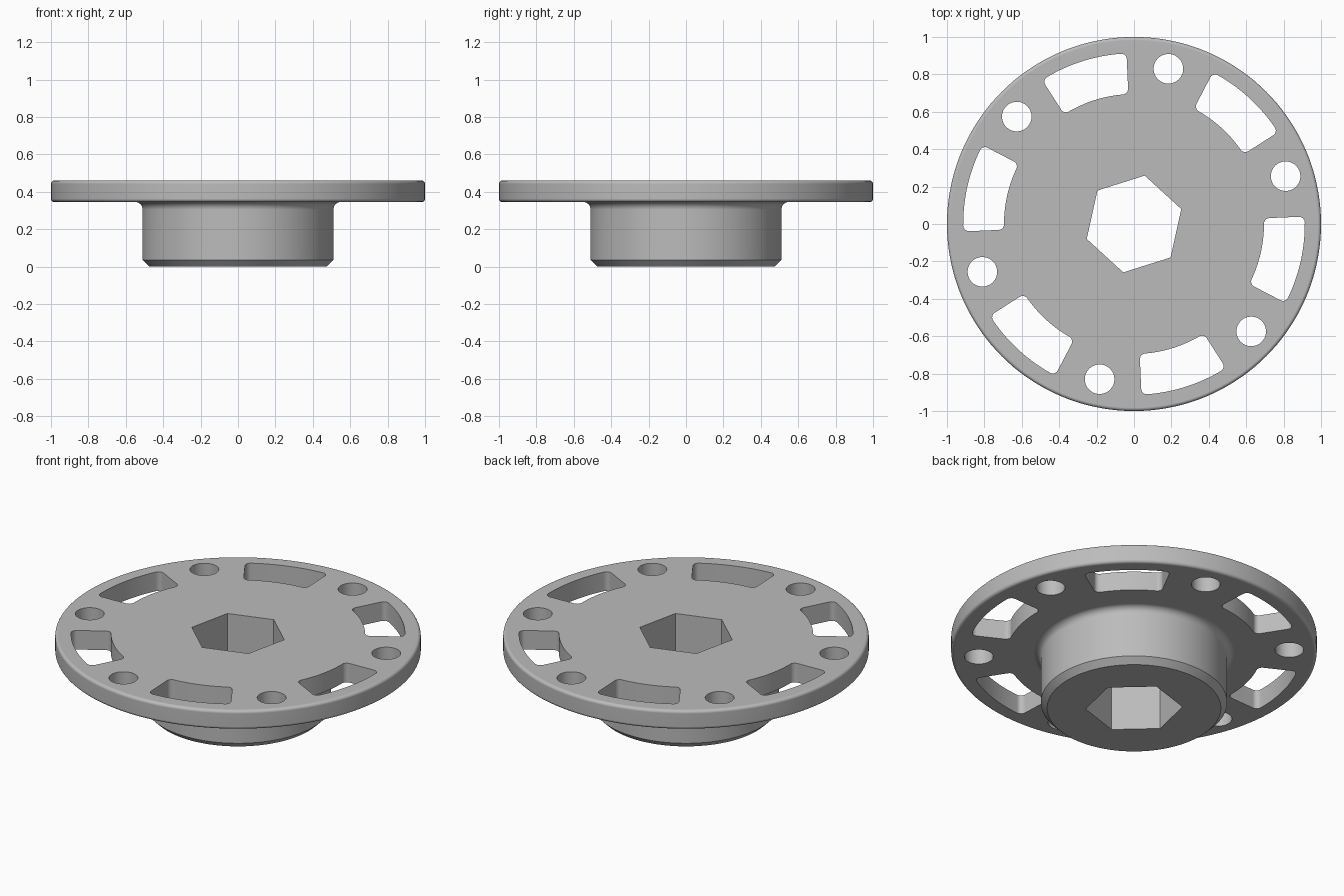
import bpy, bmesh
from math import sin, cos, pi, radians

cube = bpy.data.objects.get("Cube")
if cube:
    bpy.data.objects.remove(cube, do_unlink=True)

SEGMENTS = 144
RIM, HUB = 1.0, 0.51
PLATE_BOTTOM, PLATE_TOP = 0.345, 0.46
PHASE = 17.5            # rotation of the whole hole pattern, degrees


def arc(cx, cy, r, start, end, steps):
    """Points on a circular arc, angles in degrees."""
    angles = [radians(start + (end - start) * i / steps) for i in range(steps + 1)]
    return [(cx + r * cos(a), cy + r * sin(a)) for a in angles]


def new_object(name, bm):
    bmesh.ops.recalc_face_normals(bm, faces=bm.faces)
    mesh = bpy.data.meshes.new(name)
    bm.to_mesh(mesh)
    bm.free()
    obj = bpy.data.objects.new(name, mesh)
    bpy.context.collection.objects.link(obj)
    return obj


def lathe(name, profile):
    """Solid of revolution with flat single-face caps."""
    bm = bmesh.new()
    rings = []
    for r, z in profile:
        rings.append([bm.verts.new((r * cos(2 * pi * i / SEGMENTS),
                                    r * sin(2 * pi * i / SEGMENTS), z))
                      for i in range(SEGMENTS)])
    for low, high in zip(rings, rings[1:]):
        for i in range(SEGMENTS):
            j = (i + 1) % SEGMENTS
            bm.faces.new((low[i], low[j], high[j], high[i]))
    bm.faces.new(rings[0])
    bm.faces.new(rings[-1])
    return new_object(name, bm)


def add_prism(bm, outline, turn=0):
    """Upright prism through the full height, turned about the z axis."""
    c, s = cos(radians(turn)), sin(radians(turn))
    face = bm.faces.new([bm.verts.new((x * c - y * s, x * s + y * c, -0.2))
                         for x, y in outline])
    grown = bmesh.ops.extrude_face_region(bm, geom=[face])["geom"]
    bmesh.ops.translate(bm, vec=(0, 0, 1),
                        verts=[v for v in grown if isinstance(v, bmesh.types.BMVert)])


def slot_outline(inner, outer, half, r):
    """Ring sector about the x axis with rounded corners."""
    points = []
    for radius, offset, side in ((outer, -r, 1), (inner, r, 1),
                                 (inner, r, -1), (outer, -r, -1)):
        # Centre of the corner round, tangent to the arc and the radial side
        d = radius + offset
        a = (d * d - r * r) ** 0.5
        h = radians(half)
        cx, cy = a * cos(h) + r * sin(h), side * (a * sin(h) - r * cos(h))
        toward = math_deg(cy, cx)
        radial = toward if offset < 0 else toward + 180
        flank = side * (half + 90)
        # Shortest sweep between the arc direction and the side direction
        sweep = (flank - radial + 180) % 360 - 180
        corner = arc(cx, cy, r, radial, radial + sweep, 6)
        if (radius == inner) == (side == 1):
            corner.reverse() if radius == inner and side == 1 else None
        points.append(corner)
    top_out, top_in, low_in, low_out = points

    def between(p, q, radius):
        a, b = math_deg(p[1], p[0]), math_deg(q[1], q[0])
        return arc(0, 0, radius, a, b, 14)[1:-1]

    return (top_out + top_in + between(top_in[-1], low_in[0], inner) + low_in
            + low_out[::-1] + between(low_out[0], top_out[0], outer))


def math_deg(y, x):
    from math import atan2, degrees
    return degrees(atan2(y, x))


# Flanged hub: chamfered foot, fillet under the plate, rounded rim
edge = 0.018
fillet = 0.04
profile = [(HUB - 0.035, 0), (HUB, 0.035)]
profile += arc(HUB + fillet, PLATE_BOTTOM - fillet, fillet, 180, 90, 8)
profile += arc(RIM - edge, PLATE_BOTTOM + edge, edge, -90, 0, 5)
profile += arc(RIM - edge, PLATE_TOP - edge, edge, 0, 90, 5)
flange = lathe("flanged_hub", profile)

# Cutter: hexagonal bore, six bolt holes, six ring slots
bm = bmesh.new()
add_prism(bm, arc(0, 0, 0.265, 0, 300, 5), PHASE)
slot = slot_outline(0.695, 0.913, 15, 0.03)
hole = arc(0.85, 0, 0.079, 0, 352.5, 47)
for k in range(6):
    add_prism(bm, hole, PHASE + 60 * k)
    add_prism(bm, slot, PHASE + 30 + 60 * k)
cutter = new_object("hole_cutter", bm)
cutter.hide_render = True

cut = flange.modifiers.new("holes", "BOOLEAN")
cut.operation = "DIFFERENCE"
cut.solver = "EXACT"
cut.object = cutter
bpy.ops.object.select_all(action="DESELECT")
bpy.context.view_layer.objects.active = flange
flange.select_set(True)
bpy.ops.object.modifier_apply(modifier=cut.name)
bpy.data.objects.remove(cutter, do_unlink=True)

# Smooth curved walls, keep flats and corners crisp
bpy.ops.object.shade_smooth_by_angle(angle=radians(30))
weighted = flange.modifiers.new("flat_normals", "WEIGHTED_NORMAL")
weighted.keep_sharp = True

# Plain grey finish
grey = bpy.data.materials.new("plain_grey")
grey.use_nodes = True
colour = (0.5, 0.5, 0.5, 1)
grey.diffuse_color = colour
grey.node_tree.nodes["Principled BSDF"].inputs["Base Color"].default_value = colour
flange.data.materials.clear()
flange.data.materials.append(grey)
